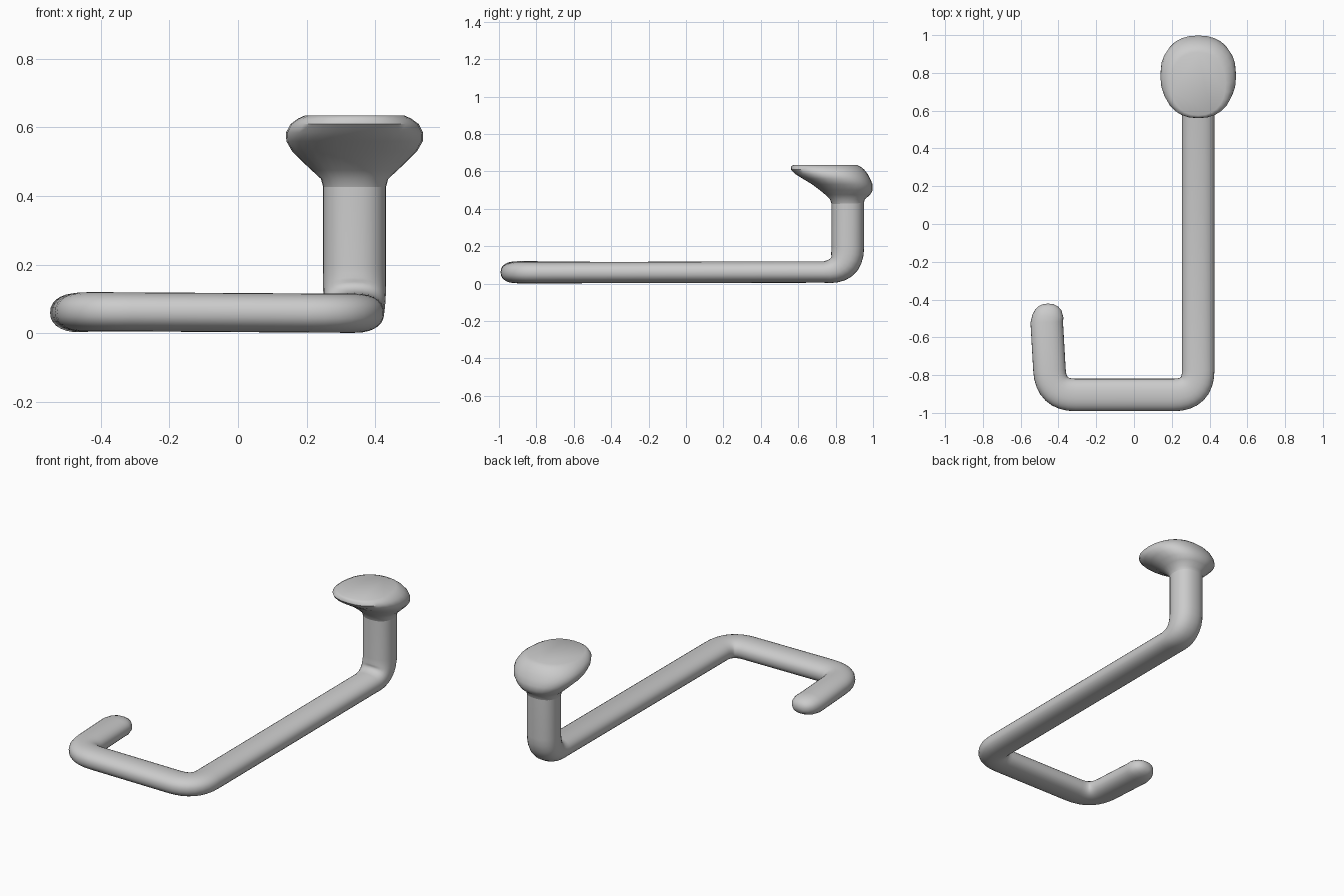
import bpy
import bmesh
import math
from mathutils import Vector

cube = bpy.data.objects.get("Cube")
if cube:
    bpy.data.objects.remove(cube, do_unlink=True)

grey = bpy.data.materials.new("plain grey")
grey.use_nodes = True
colour = (0.6, 0.6, 0.6, 1)
grey.diffuse_color = colour
grey.node_tree.nodes["Principled BSDF"].inputs["Base Color"].default_value = colour

SIDES = 28
X, Z = Vector((1, 0, 0)), Vector((0, 0, 1))


def squircle(power):
    """Unit outline, rounder or boxier with power."""
    for i in range(SIDES):
        a = math.tau * i / SIDES
        c, s = math.cos(a), math.sin(a)
        yield (math.copysign(abs(c) ** (2 / power), c),
               math.copysign(abs(s) ** (2 / power), s))


def loft(name, rings, power):
    """Skin a list of (centre, side vector, up vector) rings and cap the ends."""
    bm = bmesh.new()
    loops = [[bm.verts.new(c + u * side + v * up) for u, v in squircle(power)]
             for c, side, up in rings]
    for a, b in zip(loops, loops[1:]):
        for i in range(SIDES):
            j = (i + 1) % SIDES
            bm.faces.new((a[i], a[j], b[j], b[i]))
    bm.faces.new(loops[0][::-1])
    bm.faces.new(loops[-1])
    bmesh.ops.recalc_face_normals(bm, faces=bm.faces)
    mesh = bpy.data.meshes.new(name)
    bm.to_mesh(mesh)
    bm.free()
    mesh.materials.append(grey)
    obj = bpy.data.objects.new(name, mesh)
    bpy.context.collection.objects.link(obj)
    bpy.ops.object.select_all(action="DESELECT")
    obj.select_set(True)
    bpy.context.view_layer.objects.active = obj
    bpy.ops.object.shade_smooth_by_angle(angle=math.radians(50))
    return obj


def rounded(points, radius, steps=8):
    """Path through the points with each inner corner replaced by a curve."""
    path = [points[0]]
    for before, corner, after in zip(points, points[1:], points[2:]):
        p = corner + (before - corner).normalized() * radius
        q = corner + (after - corner).normalized() * radius
        for i in range(steps + 1):
            t = i / steps
            path.append(p * (1 - t) ** 2 + corner * 2 * t * (1 - t) + q * t * t)
    return path + [points[-1]]


# Bent rod: hook, front run, long arm and upright neck
corners = [Vector(p) for p in ((-0.462, -0.52, 0.06), (-0.44, -0.905, 0.063),
                               (0.34, -0.905, 0.058), (0.34, 0.865, 0.062),
                               (0.34, 0.865, 0.47))]
path = rounded(corners, 0.13)

# Rounded tip of the hook
tip = [Vector((-0.455, -0.52 + 0.098 * math.sin(math.radians(a)), 0.06))
       for a in (88, 75, 58, 40, 20)]
tip_scale = [math.cos(math.radians(a)) ** 0.75 for a in (88, 75, 58, 40, 20)]
scales = tip_scale + [1] * len(path)
path = tip + path

rings = []
for i, (p, k) in enumerate(zip(path, scales)):
    d = (path[min(i + 1, len(path) - 1)] - path[max(i - 1, 0)]).normalized()
    climb = max(d.z, 0)
    side = X if climb > 0.05 else d.cross(Z).normalized()
    up = side.cross(d).normalized()
    rings.append((p, side * (0.086 + 0.006 * climb) * k,
                  up * (0.057 + 0.03 * climb) * k))
loft("bent_rod", rings, 2.25)

# Flared head: (height, front y, back y, half width)
head = ((0.42, 0.78, 0.95, 0.09), (0.45, 0.77, 0.955, 0.098),
        (0.475, 0.745, 0.985, 0.125), (0.50, 0.715, 0.998, 0.152),
        (0.53, 0.675, 0.998, 0.182), (0.56, 0.625, 0.985, 0.199),
        (0.585, 0.585, 0.972, 0.2), (0.61, 0.56, 0.952, 0.187),
        (0.626, 0.562, 0.932, 0.165), (0.635, 0.575, 0.91, 0.145))
loft("flared_head",
     [(Vector((0.34, (f + b) / 2, z)), X * w, Vector((0, (b - f) / 2, 0)))
      for z, f, b, w in head], 2.25)
